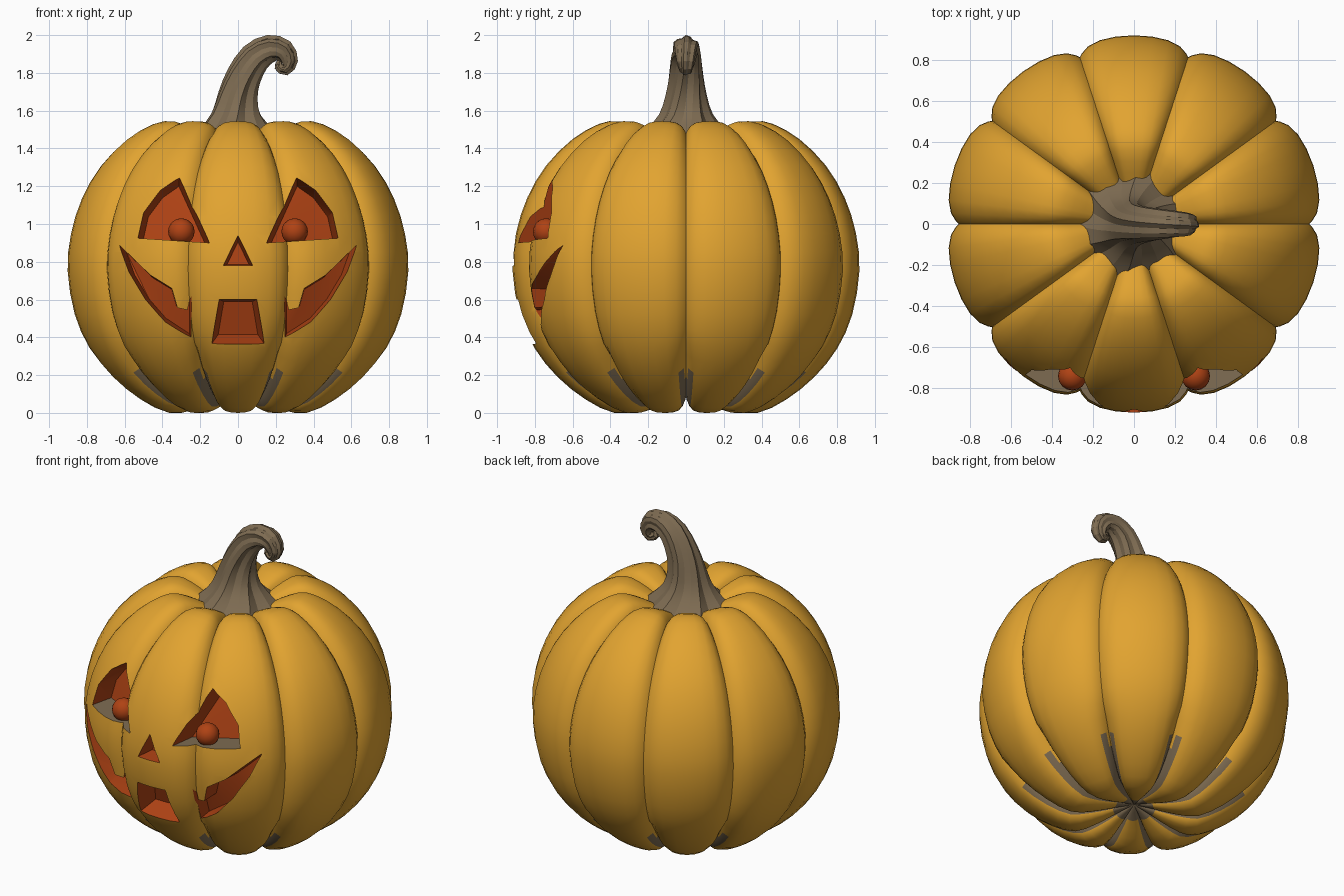
import bpy, bmesh, math
from mathutils import Vector

if "Cube" in bpy.data.objects:
    bpy.data.objects.remove(bpy.data.objects["Cube"], do_unlink=True)


def material(name, rgb):
    m = bpy.data.materials.new(name)
    m.use_nodes = True
    m.diffuse_color = (*rgb, 1)
    m.node_tree.nodes["Principled BSDF"].inputs["Base Color"].default_value = (*rgb, 1)
    return m


RIND = material("yellow_orange_rind", (0.76, 0.37, 0.03))
FLESH = material("red_orange_flesh", (0.43, 0.055, 0.007))
STEM = material("grey_brown_stem", (0.21, 0.15, 0.085))


def finish(bm, name, mats):
    bmesh.ops.recalc_face_normals(bm, faces=bm.faces[:])
    mesh = bpy.data.meshes.new(name)
    bm.to_mesh(mesh)
    bm.free()
    ob = bpy.data.objects.new(name, mesh)
    bpy.context.collection.objects.link(ob)
    for m in mats:
        mesh.materials.append(m)
    bpy.ops.object.select_all(action='DESELECT')
    ob.select_set(True)
    bpy.context.view_layer.objects.active = ob
    return ob


def spline(points, steps):
    """Smooth curve through the points (Catmull-Rom)."""
    p = [Vector(q) for q in points]
    p = [2 * p[0] - p[1]] + p + [2 * p[-1] - p[-2]]
    out = []
    for a, b, c, d in zip(p, p[1:], p[2:], p[3:]):
        for i in range(steps):
            t = i / steps
            out.append(0.5 * (2 * b + (c - a) * t + (2 * a - 5 * b + 4 * c - d) * t * t
                              + (3 * b - a - 3 * c + d) * t ** 3))
    return out + [p[-2]]


def loft(bm, rings, caps=False):
    rows = [[bm.verts.new(co) for co in ring] for ring in rings]
    for a, b in zip(rows, rows[1:]):
        for i in range(len(a)):
            j = (i + 1) % len(a)
            bm.faces.new((a[i], a[j], b[j], b[i]))
    if caps:
        bm.faces.new(rows[0])
        bm.faces.new(rows[-1])


# Ribbed body: profile of a lobe's crest, pushed in at the grooves
LOBES, SEGS = 10, 10
profile = spline([(0, .10), (.12, .06), (.25, .015), (.38, 0), (.53, .07), (.68, .19),
                  (.80, .34), (.88, .52), (.918, .75), (.90, .95), (.84, 1.14),
                  (.74, 1.31), (.60, 1.45), (.46, 1.53), (.36, 1.543), (.25, 1.50),
                  (.14, 1.44), (0, 1.40)], 2)


def lobe_u(angle):
    """Position across a lobe: 0 on the crest, 1 in the groove."""
    return abs(((angle / math.tau * LOBES) % 1) * 2 - 1)


columns = []
for k in range(LOBES):
    for s in range(SEGS):
        u = math.sin(math.pi / 2 * (2 * s / SEGS - 1))
        columns.append((math.tau / LOBES * (k + (u + 1) / 2), abs(u)))

rings = []
for i, p in enumerate(profile):
    tangent = (profile[min(i + 1, len(profile) - 1)] - profile[max(i - 1, 0)]).normalized()
    inward = Vector((-tangent.y, tangent.x))
    depth = (0.085 if p.y < 0.3 else 0.065) * min(1, p.x / 0.3)
    ring = []
    for angle, u in columns:
        q = p + inward * depth * (0.3 * u ** 2 + 0.7 * u ** 6)
        ring.append((q.x * math.cos(angle), q.x * math.sin(angle), q.y))
    rings.append(ring)

bm = bmesh.new()
loft(bm, rings)
bmesh.ops.remove_doubles(bm, verts=bm.verts[:], dist=1e-4)
# Bare grey grooves and hub underneath
for f in bm.faces:
    c = f.calc_center_median()
    r = math.hypot(c.x, c.y)
    in_groove = lobe_u(math.atan2(c.y, c.x)) > 0.83 and c.z < 0.21
    if in_groove or (r < 0.15 and c.z < 0.5):
        f.material_index = 2
body = finish(bm, "pumpkin_body", [RIND, FLESH, STEM])

# Carved face: tapering pockets cut from front outlines
eye = [(.53, .925), (.50, 1.06), (.41, 1.18), (.31, 1.25), (.15, .90)]
nose = [(0, .94), (.078, .78), (-.078, .78)]
front_mouth = [(-.10, .60), (.10, .60), (.14, .365), (-.14, .365)]
side_mouth = [(.63, .89), (.58, .75), (.49, .60), (.385, .48), (.24, .385), (.24, .62),
              (.262, .54), (.32, .555), (.35, .66), (.465, .73)]


def mirrored(outline):
    return [(-x, z) for x, z in outline]


def surface_y(x, z):
    for a, b in zip(profile[8:], profile[9:]):
        if a.y <= z <= b.y:
            r = a.x + (b.x - a.x) * (z - a.y) / (b.y - a.y)
            return -math.sqrt(max(r * r - x * x, 0.01))
    return -0.9


def pocket(bm, outline, pivot, shrink, depth):
    inner = [(pivot[0] + (x - pivot[0]) * shrink, pivot[1] + (z - pivot[1]) * shrink)
             for x, z in outline]
    loft(bm, [[(x, -1.2, z) for x, z in outline],
              [(x, surface_y(x, z), z) for x, z in outline],
              [(x, surface_y(x, z) + depth, z) for x, z in inner]], caps=True)


bm = bmesh.new()
pocket(bm, nose, (0, .80), 0.75, 0.12)
pocket(bm, front_mouth, (0, .56), 0.75, 0.14)
for flip in (list, mirrored):
    pocket(bm, flip(eye), flip([(.33, .91)])[0], 0.85, 0.17)
    pocket(bm, flip(side_mouth), flip([(.36, .62)])[0], 0.85, 0.14)
bmesh.ops.triangulate(bm, faces=bm.faces[:])
for f in bm.faces:
    f.material_index = 1
cutter = finish(bm, "face_cutter", [RIND, FLESH, STEM])
cutter.hide_render = True

bpy.context.view_layer.objects.active = body
cut = body.modifiers.new("carve_face", 'BOOLEAN')
cut.operation = 'DIFFERENCE'
cut.solver = 'EXACT'
cut.object = cutter
bpy.ops.object.modifier_apply(modifier=cut.name)
bpy.data.objects.remove(cutter, do_unlink=True)

# Grey floor in the eye sockets
for f in body.data.polygons:
    if f.material_index == 1 and f.normal.z > 0.7 and f.center.z > 0.86:
        f.material_index = 2
bpy.ops.object.select_all(action='DESELECT')
body.select_set(True)
bpy.ops.object.shade_smooth_by_angle(angle=math.radians(30))

# Round pupils inside the eyes
for side, x in (("left", .30), ("right", -.30)):
    bpy.ops.mesh.primitive_uv_sphere_add(segments=16, ring_count=10, radius=0.07,
                                         location=(x, -0.74, 0.96))
    pupil = bpy.context.object
    pupil.name = side + "_pupil"
    pupil.data.materials.append(FLESH)
    bpy.ops.object.shade_smooth_by_angle(angle=math.radians(30))

# Twisted, ridged stem with a curled tip: path points are x, z, radius
path = spline([(-.01, 1.43, .28), (-.01, 1.50, .20), (-.01, 1.58, .135), (.0, 1.68, .105),
               (.03, 1.78, .09), (.09, 1.88, .08), (.17, 1.928, .07), (.24, 1.915, .06),
               (.268, 1.86, .048), (.248, 1.82, .035), (.215, 1.835, .024),
               (.22, 1.865, .012)], 2)
SIDES = 18
rings = []
for i, p in enumerate(path):
    t = path[min(i + 1, len(path) - 1)] - path[max(i - 1, 0)]
    t = Vector((t.x, 0, t.y)).normalized() if i > 3 else Vector((0, 0, 1))
    side = Vector((0, 1, 0))
    out = side.cross(t)
    ring = []
    for s in range(SIDES):
        a = math.tau * s / SIDES + 0.06 * i
        r = p.z * (1.0, 1.06, 0.86)[s % 3]
        ring.append(Vector((p.x, 0, p.y)) + out * r * math.cos(a) + side * r * math.sin(a))
    rings.append(ring)
bm = bmesh.new()
loft(bm, rings, caps=True)
finish(bm, "stem", [STEM])
bpy.ops.object.shade_smooth_by_angle(angle=math.radians(20))
